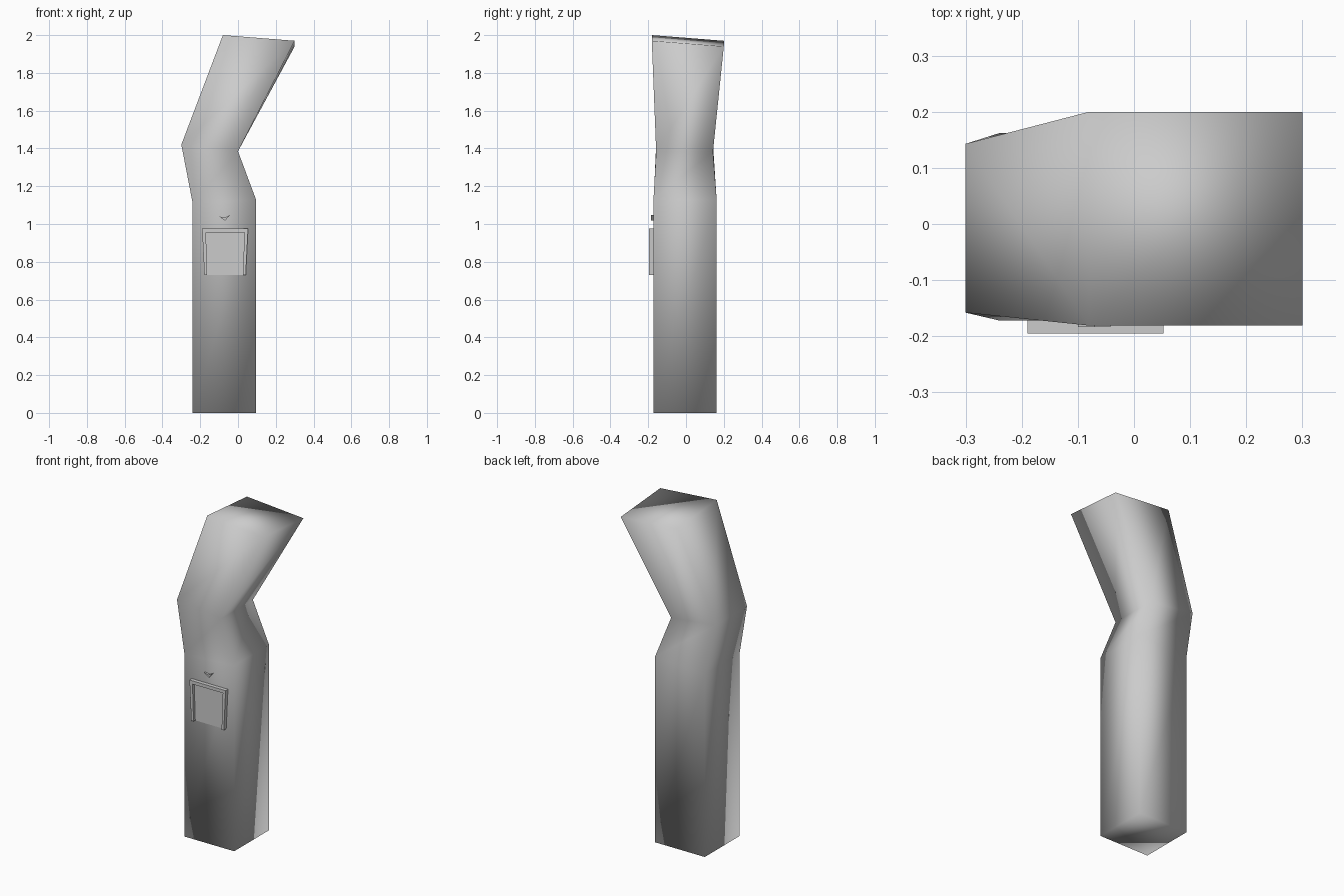
import bpy, bmesh

if "Cube" in bpy.data.objects:
    bpy.data.objects.remove(bpy.data.objects["Cube"])


def make_object(name, bm, smooth=False):
    bmesh.ops.recalc_face_normals(bm, faces=bm.faces[:])
    for f in bm.faces:
        f.smooth = smooth
    mesh = bpy.data.meshes.new(name)
    bm.to_mesh(mesh)
    bm.free()
    ob = bpy.data.objects.new(name, mesh)
    bpy.context.collection.objects.link(ob)
    return ob


def plate(name, outline, y_front, y_back):
    """Extrude an x/z outline from y_front back to y_back."""
    bm = bmesh.new()
    face = bm.faces.new([bm.verts.new((x, y_front, z)) for x, z in outline])
    ext = bmesh.ops.extrude_face_region(bm, geom=[face])
    moved = [v for v in ext["geom"] if isinstance(v, bmesh.types.BMVert)]
    bmesh.ops.translate(bm, verts=moved, vec=(0, y_back - y_front, 0))
    return make_object(name, bm)


# Bent column: x left, z left, x right, z right, y front, y back, back drop
sections = [
    (-0.24, 0.00, 0.095, 0.00, -0.172, 0.162, 0.0),
    (-0.24, 1.11, 0.095, 1.13, -0.172, 0.162, 0.0),
    (-0.30, 1.42, 0.00, 1.385, -0.158, 0.143, 0.0),
    (-0.08, 2.00, 0.30, 1.97, -0.181, 0.20, 0.03),
]
bm = bmesh.new()
rings = []
for xl, zl, xr, zr, yf, yb, drop in sections:
    corners = [(xl, yf, zl), (xr, yf, zr), (xr, yb, zr - drop), (xl, yb, zl - drop)]
    rings.append([bm.verts.new(c) for c in corners])
for a, b in zip(rings, rings[1:]):
    for i in range(4):
        j = (i + 1) % 4
        bm.faces.new((a[i], a[j], b[j], b[i]))
bm.faces.new(rings[0])
bm.faces.new(rings[-1])
make_object("bent_column", bm, smooth=True)

# Surround, open at the bottom, with slightly tapered legs
plate("panel_surround", [
    (-0.178, 0.73), (-0.19, 0.975), (0.053, 0.975), (0.041, 0.73),
    (0.026, 0.73), (0.034, 0.955), (-0.170, 0.955), (-0.163, 0.73)],
    -0.195, -0.170)

# Recessed panel
plate("recessed_panel", [
    (-0.165, 0.73), (-0.172, 0.957), (0.036, 0.957), (0.028, 0.73)],
    -0.178, -0.168)

# Plain pointer above the panel
plate("pointer_mark", [
    (-0.10, 1.04), (-0.07, 1.034), (-0.042, 1.048), (-0.068, 1.018)],
    -0.184, -0.170)
